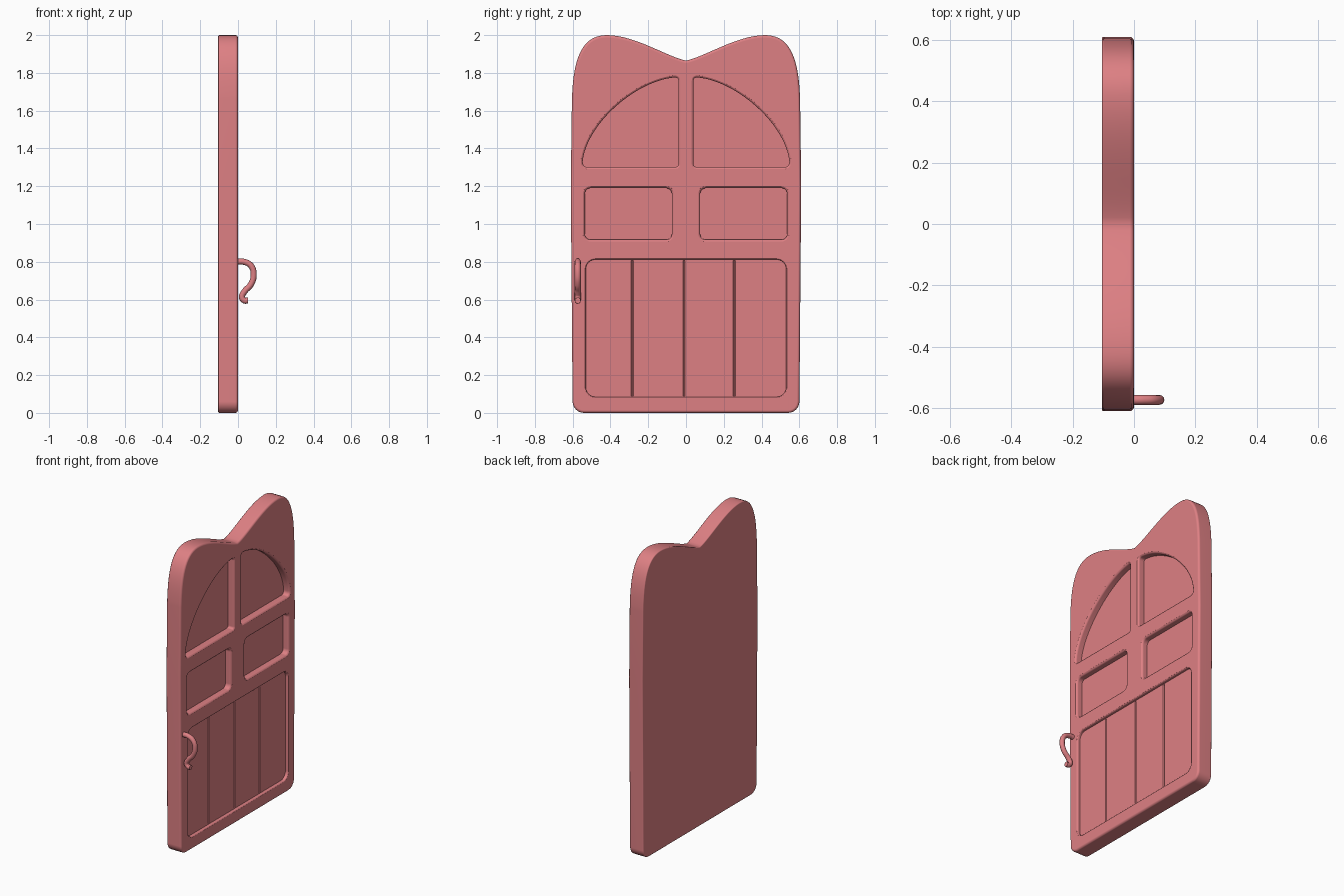
import bpy, bmesh
from math import sin, cos, radians
from mathutils import Vector
from mathutils.geometry import interpolate_bezier

if "Cube" in bpy.data.objects:
    bpy.data.objects.remove(bpy.data.objects["Cube"])

paint = bpy.data.materials.new("rose_paint")
paint.use_nodes = True
paint.diffuse_color = (0.73, 0.216, 0.23, 1)
paint.node_tree.nodes["Principled BSDF"].inputs["Base Color"].default_value = paint.diffuse_color

THICK = 0.105


def bezier(a, b, c, d, n):
    return [Vector(p).to_2d() for p in interpolate_bezier(*[Vector(q) for q in (a, b, c, d)], n)]


def rounded(points):
    """Closed (y, z) outline from (y, z, corner radius) points."""
    out = []
    for i, (y, z, r) in enumerate(points):
        p = Vector((y, z))
        if r == 0:
            out.append(p)
            continue
        ends = [p + (Vector(points[(i + s) % len(points)][:2]) - p).normalized() * r for s in (-1, 1)]
        out += bezier(ends[0], ends[0].lerp(p, 0.56), ends[1].lerp(p, 0.56), ends[1], 7)
    return out


def raw(points):
    return [(p.x, p.y, 0) for p in points]


def mirrored(outline):
    return [Vector((-p.x, p.y)) for p in reversed(outline)]


def grown(outline, d):
    """Offset a clockwise outline outwards by d."""
    out = []
    for i, p in enumerate(outline):
        e1 = (p - outline[i - 1]).normalized()
        e2 = (outline[(i + 1) % len(outline)] - p).normalized()
        n1, n2 = Vector((-e1.y, e1.x)), Vector((-e2.y, e2.x))
        out.append(p + (n1 + n2) * d / (1 + n1.dot(n2)))
    return out


def solid(name, outline, layers):
    """Stack offset copies of an outline along x; layers are (x, growth)."""
    bm = bmesh.new()
    rings = [[bm.verts.new((x, p.x, p.y)) for p in grown(outline, d)] for x, d in layers]
    for r1, r2 in zip(rings, rings[1:]):
        for i in range(len(r1)):
            bm.faces.new((r1[i - 1], r1[i], r2[i], r2[i - 1]))
    bm.faces.new(rings[0])
    bm.faces.new(rings[-1])
    bmesh.ops.recalc_face_normals(bm, faces=bm.faces)
    mesh = bpy.data.meshes.new(name)
    bm.to_mesh(mesh)
    bm.free()
    ob = bpy.data.objects.new(name, mesh)
    bpy.context.collection.objects.link(ob)
    mesh.materials.append(paint)
    return ob


def recess(name, outline, depth, lip):
    """Cutter with a flared, rounded mouth."""
    arc = [(-lip * (1 - cos(a)), lip * (1 - sin(a))) for a in map(radians, (15, 40, 65, 90))]
    return solid(name, outline, [(0.02, lip * 1.5)] + arc + [(-depth, 0)])


# Door slab: two swelling lobes meeting in a notch at the top
half = (bezier((0, 1.865), (0.1, 1.885), (0.27, 2.0), (0.42, 2.0), 16)
        + bezier((0.42, 2.0), (0.58, 2.0), (0.598, 1.81), (0.604, 1.66), 18)[1:]
        + [Vector((0.61, 1.2))] + rounded([(0.609, 1.2, 0), (0.6, 0, 0.06), (0, 0, 0)])[1:-1])
outline = half + [p for p in mirrored(half) if p.x < -0.001]
R = 0.014
edge = [(R * (1 - cos(a)), -R * (1 - sin(a))) for a in map(radians, (0, 30, 60, 90))]
door = solid("door", outline, [(-x, d) for x, d in edge]
             + [(-THICK + x * 0.5, d * 0.5) for x, d in reversed(edge)])

# Recessed arched panes, middle panels and the large lower panel
pane = rounded(raw(bezier((0.07, 1.775), (0.28, 1.75), (0.53, 1.52), (0.547, 1.33), 22))
               + [(0.545, 1.302, 0.02), (0.04, 1.302, 0.015), (0.04, 1.778, 0.02)])
panel = rounded([(0.075, 1.19, 0.03), (0.535, 1.19, 0.03), (0.535, 0.917, 0.03), (0.075, 0.917, 0.03)])
lower = rounded([(-0.53, 0.812, 0.05), (0.53, 0.812, 0.05), (0.53, 0.085, 0.05), (-0.53, 0.085, 0.05)])
cutters = [recess("lower_cutter", lower, 0.02, 0.008)]
for shape, depth in ((pane, 0.045), (panel, 0.04)):
    cutters += [recess("panel_cutter", s, depth, 0.013) for s in (shape, mirrored(shape))]

# Grooves between the planks
for y in (-0.285, -0.01, 0.255):
    strip = rounded([(y - 0.003, 0.805, 0), (y + 0.003, 0.805, 0), (y + 0.003, 0.092, 0), (y - 0.003, 0.092, 0)])
    cutters.append(solid("groove_cutter", strip, [(-0.012, 0.006), (-0.028, 0)]))

bpy.context.view_layer.objects.active = door
for c in cutters:
    mod = door.modifiers.new("cut", "BOOLEAN")
    mod.operation, mod.solver, mod.object = "DIFFERENCE", "EXACT", c
    bpy.ops.object.modifier_apply(modifier=mod.name)
    bpy.data.objects.remove(c)

# Hooked handle
path = [(-0.01, 0.8), (0.03, 0.8), (0.068, 0.78), (0.083, 0.73), (0.068, 0.68),
        (0.035, 0.643), (0.021, 0.613), (0.034, 0.595), (0.052, 0.595)]
curve = bpy.data.curves.new("handle", "CURVE")
curve.dimensions = "3D"
curve.bevel_depth, curve.bevel_resolution, curve.use_fill_caps = 0.016, 4, True
spline = curve.splines.new("BEZIER")
spline.bezier_points.add(len(path) - 1)
for bp, (x, z) in zip(spline.bezier_points, path):
    bp.co = (x, -0.573, z)
    bp.handle_left_type = bp.handle_right_type = "AUTO"
spline.resolution_u = 6
handle = bpy.data.objects.new("handle", curve)
bpy.context.collection.objects.link(handle)
curve.materials.append(paint)

# Smooth shading with crisp flats
bpy.ops.object.select_all(action="DESELECT")
handle.select_set(True)
bpy.context.view_layer.objects.active = handle
bpy.ops.object.convert(target="MESH")
door.select_set(True)
bpy.ops.object.shade_smooth_by_angle(angle=radians(40))
normals = door.modifiers.new("flat_normals", "WEIGHTED_NORMAL")
normals.keep_sharp = True
